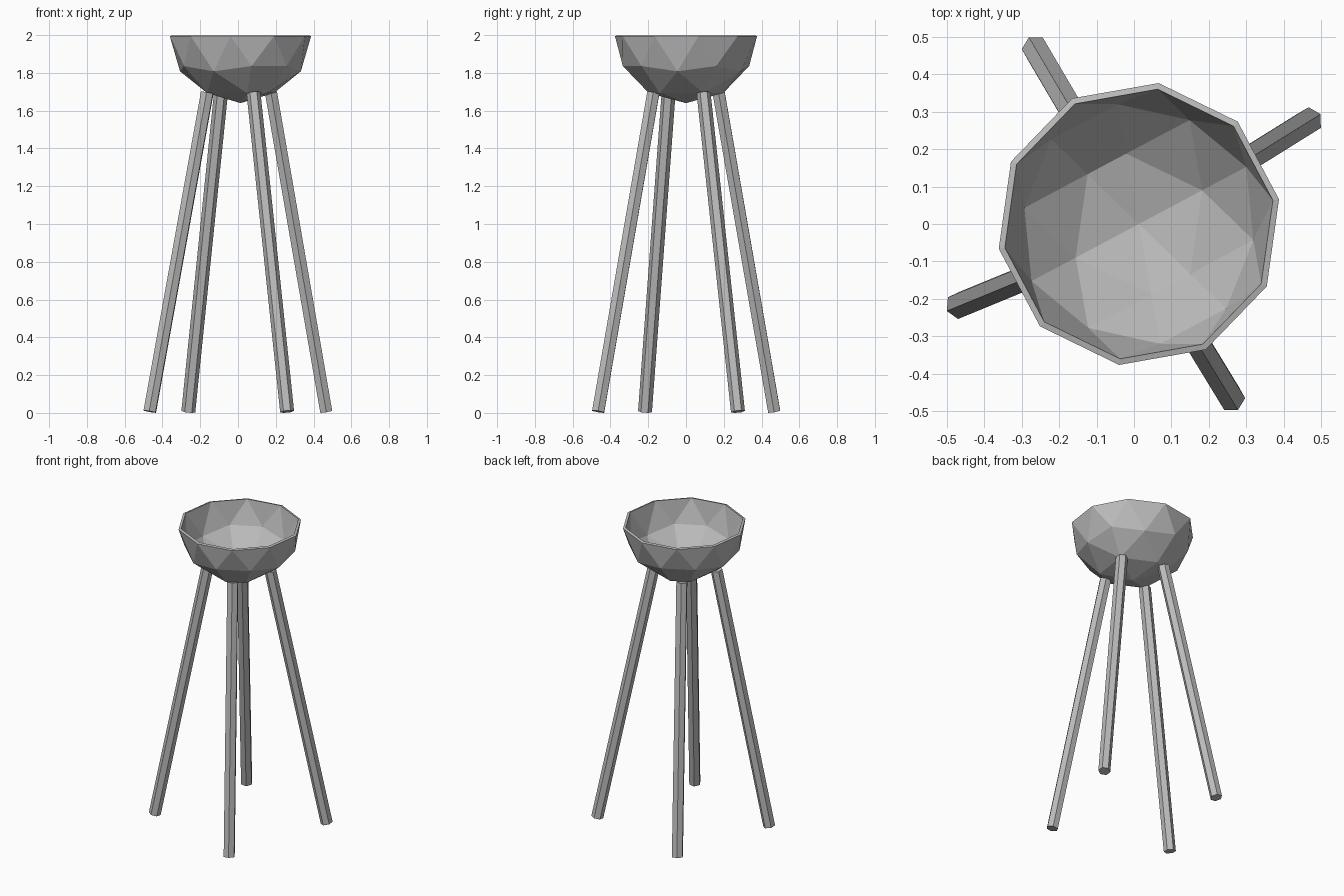
import bpy
import bmesh
from math import cos, sin, radians, pi
from mathutils import Vector

cube = bpy.data.objects.get("Cube")
if cube:
    bpy.data.objects.remove(cube, do_unlink=True)

grey = bpy.data.materials.new("plain_grey")
grey.use_nodes = True
colour = (0.5, 0.5, 0.5, 1)
grey.diffuse_color = colour
grey.node_tree.nodes["Principled BSDF"].inputs["Base Color"].default_value = colour


def hull_object(name, points, open_top=None):
    """Flat-shaded convex shell around points, optionally open above a height."""
    bm = bmesh.new()
    for p in points:
        bm.verts.new(p)
    bmesh.ops.convex_hull(bm, input=bm.verts[:])
    bmesh.ops.recalc_face_normals(bm, faces=bm.faces[:])
    if open_top is not None:
        lid = [f for f in bm.faces if all(v.co.z > open_top for v in f.verts)]
        bmesh.ops.delete(bm, geom=lid, context="FACES")
    mesh = bpy.data.meshes.new(name)
    bm.to_mesh(mesh)
    bm.free()
    mesh.materials.append(grey)
    obj = bpy.data.objects.new(name, mesh)
    bpy.context.collection.objects.link(obj)
    return obj


# Bowl: faceted hemisphere made of rings of points
RADIUS, DEPTH, RIM_Z = 0.38, 0.355, 1.995
CENTRE_X = 0.013


def bowl_ring(angles, r, z):
    return [Vector((CENTRE_X + RADIUS * r * cos(radians(a)),
                    RADIUS * r * sin(radians(a)),
                    RIM_Z - DEPTH * z)) for a in angles]


spokes = (28, 100, 136, 208, 280, 316)
points = bowl_ring(range(10, 370, 36), 1, 0)
points += bowl_ring(spokes, 0.894, 0.447)
points += bowl_ring((64, 172, 244, 352), 0.85, 0.526)
points += bowl_ring(spokes, 0.526, 0.85)
points += bowl_ring((0,), 0, 1)
bowl = hull_object("bowl", points, open_top=RIM_Z - 0.001)
wall = bowl.modifiers.new("wall", "SOLIDIFY")
wall.thickness = 0.017
wall.offset = -1


# Legs: slanted six-sided rods with a ridge facing outward
def leg(name, foot, top, radius=0.037):
    foot, top = Vector((*foot, 0.007)), Vector((*top, 1.695))
    axis = (top - foot).normalized()
    out = Vector((foot.x, foot.y, 0))
    out = (out - axis * out.dot(axis)).normalized()
    side = axis.cross(out)
    corners = [out * cos(k * pi / 3) + side * sin(k * pi / 3) for k in range(6)]
    hull_object(name, [end + c * radius for end in (foot, top) for c in corners])


leg("back_left_leg", (0.467, 0.275), (0.175, 0.093))
leg("back_right_leg", (-0.263, 0.467), (-0.09, 0.173))
leg("front_right_leg", (-0.467, -0.217), (-0.163, -0.092))
leg("front_left_leg", (0.26, -0.465), (0.082, -0.173))
